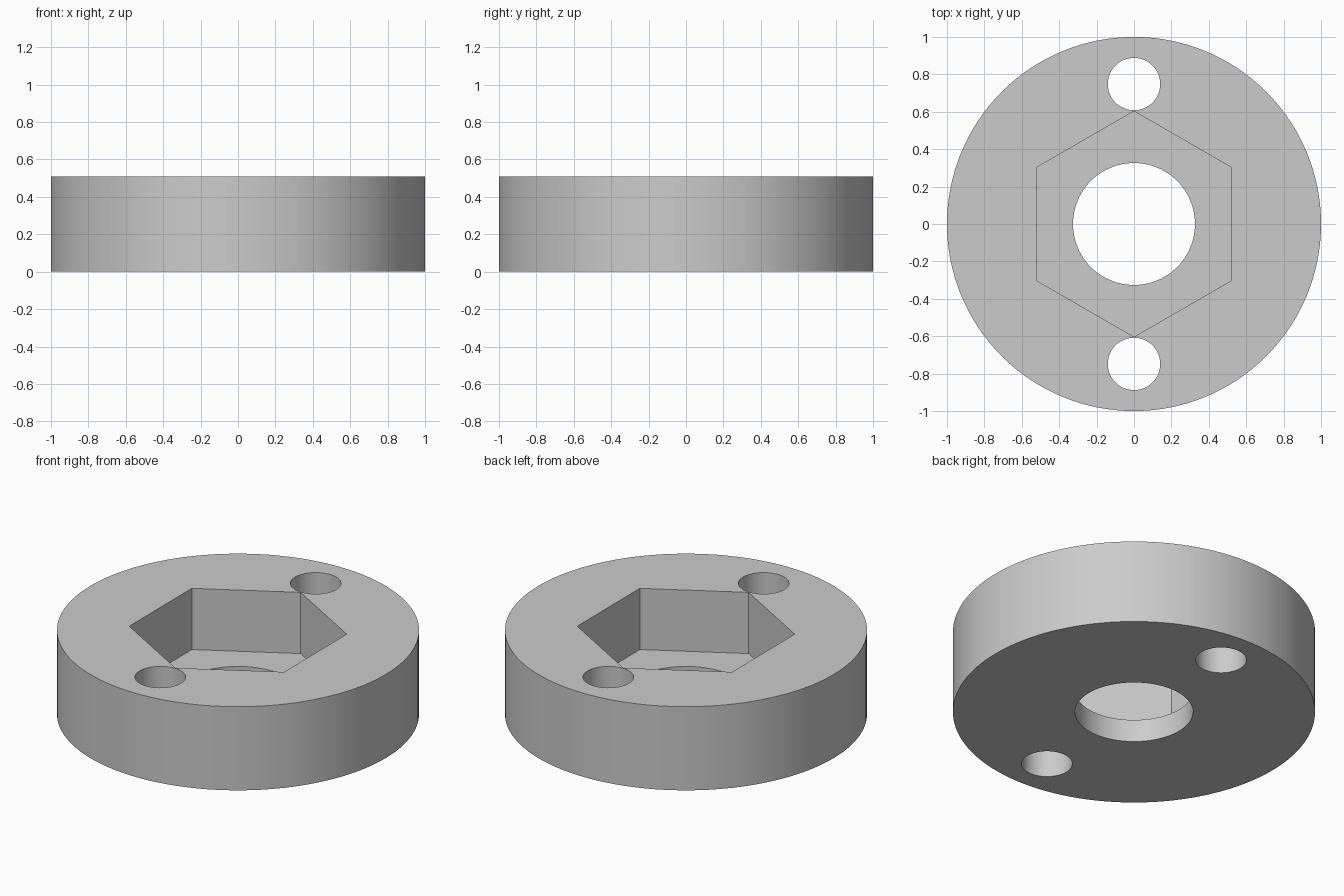
import bpy
import math

default_cube = bpy.data.objects.get("Cube")
if default_cube:
    bpy.data.objects.remove(default_cube, do_unlink=True)

HEIGHT = 0.51
POCKET_FLOOR = 0.137
HOLE_OFFSET = 0.748

# Single material
grey = bpy.data.materials.new("light grey")
grey.use_nodes = True
colour = (0.6, 0.6, 0.6, 1)
grey.diffuse_color = colour
grey.node_tree.nodes["Principled BSDF"].inputs["Base Color"].default_value = colour


def prism(name, radius, bottom, top, sides, y=0):
    bpy.ops.mesh.primitive_cylinder_add(
        vertices=sides, radius=radius, depth=top - bottom,
        location=(0, y, (top + bottom) / 2))
    obj = bpy.context.object
    obj.name = name
    obj.data.materials.append(grey)
    return obj


# Round body
body = prism("round_body", 1, 0, HEIGHT, 128)

# Hexagonal pocket (points along y), central bore and two bolt holes
cutters = [
    prism("hex_pocket_cutter", 0.603, POCKET_FLOOR, HEIGHT + 0.2, 6),
    prism("bore_cutter", 0.326, -0.2, HEIGHT + 0.2, 96),
]
for side, label in ((1, "back"), (-1, "front")):
    cutters.append(prism(label + "_bolt_hole_cutter", 0.14, -0.2, HEIGHT + 0.2,
                         64, side * HOLE_OFFSET))

# Cut the openings, then drop the cutters
bpy.ops.object.select_all(action="DESELECT")
body.select_set(True)
bpy.context.view_layer.objects.active = body
for cutter in cutters:
    cutter.hide_render = True
    cut = body.modifiers.new(cutter.name, "BOOLEAN")
    cut.operation = "DIFFERENCE"
    cut.solver = "EXACT"
    cut.object = cutter
    bpy.ops.object.modifier_apply(modifier=cut.name)
    bpy.data.objects.remove(cutter, do_unlink=True)

# Smooth round walls, crisp edges
bpy.ops.object.shade_smooth_by_angle(angle=math.radians(30))
